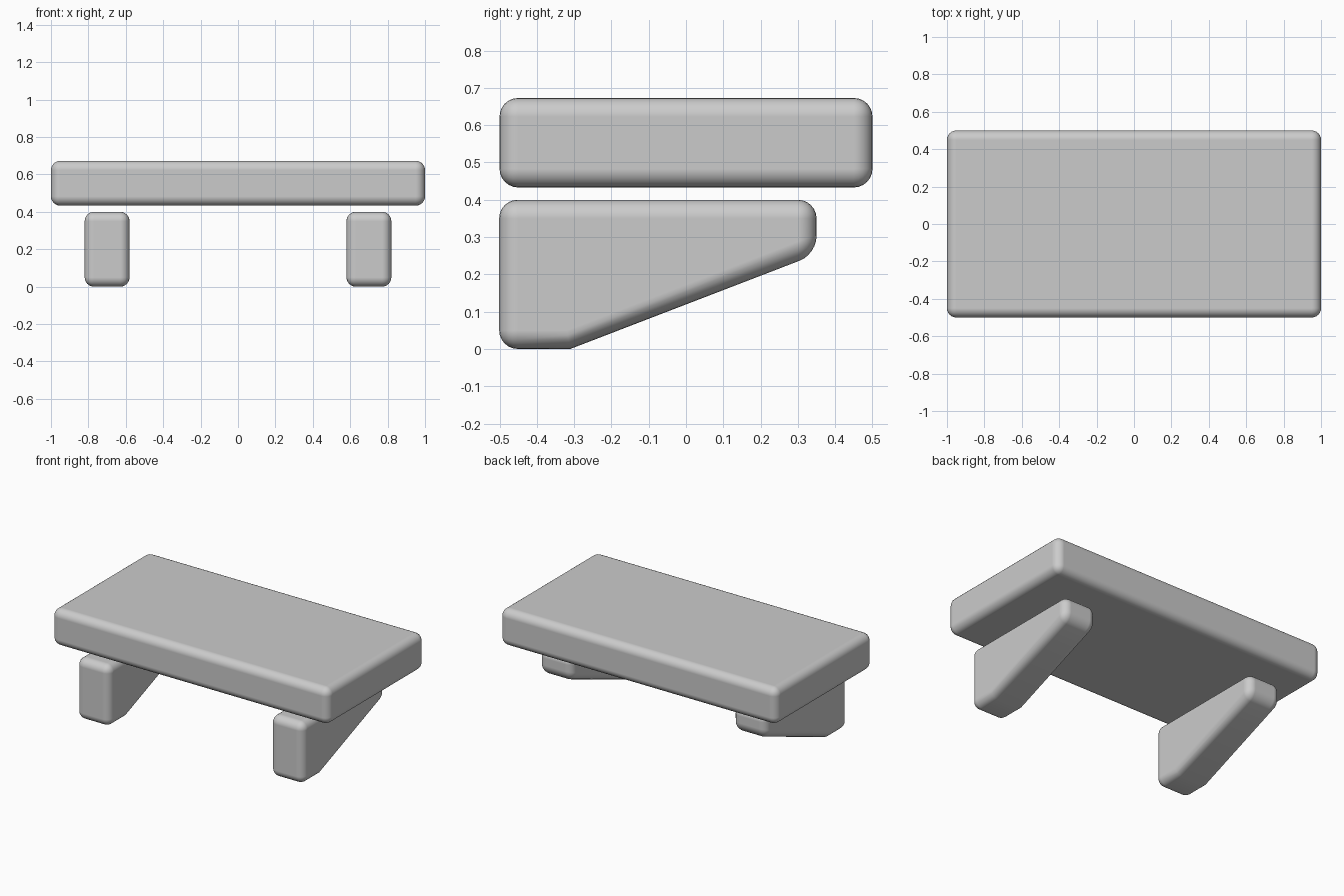
import bpy
import bmesh

if "Cube" in bpy.data.objects:
    bpy.data.objects.remove(bpy.data.objects["Cube"])


def rounded_prism(name, profile, x0, x1, mirror=False):
    """Extrude a (y, z) profile along x and round its edges."""
    bm = bmesh.new()
    face = bm.faces.new([bm.verts.new((x0, y, z)) for y, z in profile])
    new = bmesh.ops.extrude_face_region(bm, geom=[face])["geom"]
    verts = [v for v in new if isinstance(v, bmesh.types.BMVert)]
    bmesh.ops.translate(bm, verts=verts, vec=(x1 - x0, 0, 0))
    bmesh.ops.recalc_face_normals(bm, faces=bm.faces[:])
    mesh = bpy.data.meshes.new(name)
    bm.to_mesh(mesh)
    bm.free()
    obj = bpy.data.objects.new(name, mesh)
    bpy.context.collection.objects.link(obj)
    mesh.shade_smooth()

    # The shallow bend in the bracket stays below the bevel's 30 degree limit
    bevel = obj.modifiers.new("Rounded edges", "BEVEL")
    bevel.width = 0.05
    bevel.segments = 6
    bevel.limit_method = "ANGLE"
    bevel.harden_normals = True
    if mirror:
        obj.modifiers.new("Other side", "MIRROR")
    return obj


# Thick board on top
rounded_prism("shelf_board",
              [(-0.5, 0.433), (0.5, 0.433), (0.5, 0.673), (-0.5, 0.673)],
              -1.0, 1.0)

# Pair of tapered brackets, just below the board
rounded_prism("bracket_pair",
              [(-0.501, 0.0), (-0.31, 0.0), (0.35, 0.254), (0.35, 0.4), (-0.501, 0.4)],
              0.58, 0.82, mirror=True)
